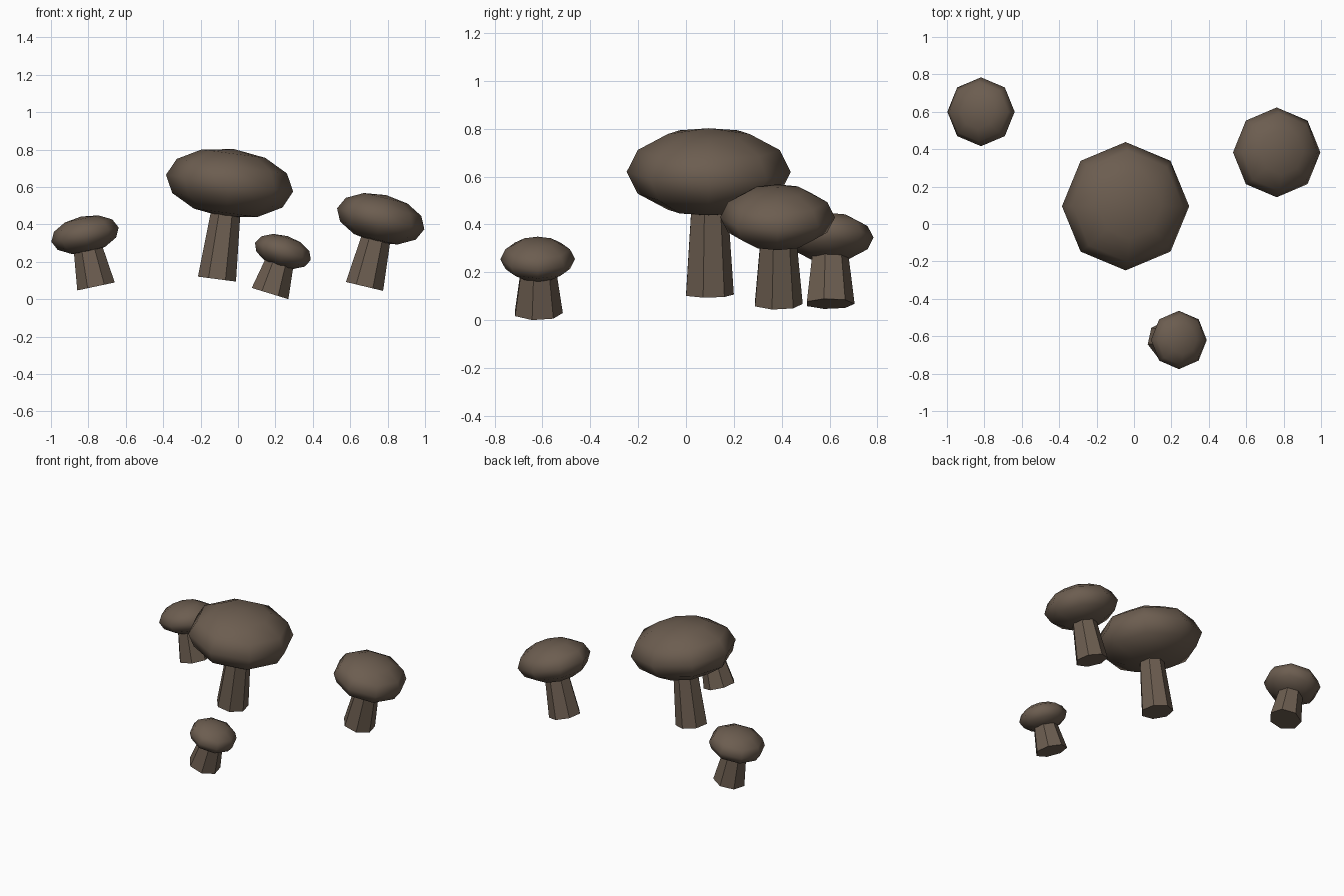
import bpy
import bmesh
from math import radians
from mathutils import Matrix

cube = bpy.data.objects.get("Cube")
if cube:
    bpy.data.objects.remove(cube, do_unlink=True)

brown = bpy.data.materials.new("mushroom_brown")
brown.use_nodes = True
colour = (0.15, 0.11, 0.08, 1)
brown.diffuse_color = colour
bsdf = brown.node_tree.nodes["Principled BSDF"]
bsdf.inputs["Base Color"].default_value = colour
bsdf.inputs["Roughness"].default_value = 0.9

STEM_BASE, STEM_TOP = 0.105, 0.07


def add_object(name, bm, location, tilt, smooth):
    """Turn a bmesh into a named object leaning sideways."""
    mesh = bpy.data.meshes.new(name)
    for face in bm.faces:
        face.smooth = smooth
    bm.to_mesh(mesh)
    bm.free()
    mesh.materials.append(brown)
    obj = bpy.data.objects.new(name, mesh)
    obj.location = location
    obj.rotation_euler = (0, radians(tilt), 0)
    bpy.context.collection.objects.link(obj)


def add_mushroom(name, centre, radius, height, stem_length, tilt):
    # Cap: flattened smooth sphere
    bm = bmesh.new()
    bmesh.ops.create_uvsphere(bm, u_segments=8, v_segments=6, radius=1,
                              matrix=Matrix.Diagonal((radius, radius, height, 1)))
    add_object(name + "_cap", bm, centre, tilt, True)

    # Stem: tapered seven-sided column ending inside the cap
    bm = bmesh.new()
    bmesh.ops.create_cone(bm, cap_ends=True, segments=7,
                          radius1=STEM_BASE, radius2=STEM_TOP, depth=stem_length,
                          matrix=Matrix.Translation((0, 0, -stem_length / 2)))
    add_object(name + "_stem", bm, centre, tilt, False)


# name, cap centre, cap radius, cap half height, stem length, lean in degrees
add_mushroom("large_mushroom", (-0.045, 0.095, 0.62), 0.343, 0.184, 0.517, 7.5)
add_mushroom("left_mushroom", (0.763, 0.383, 0.43), 0.24, 0.13, 0.372, 13.5)
add_mushroom("right_mushroom", (-0.818, 0.6, 0.345), 0.184, 0.099, 0.283, -12)
add_mushroom("small_mushroom", (0.24, -0.62, 0.255), 0.156, 0.086, 0.235, 17)
